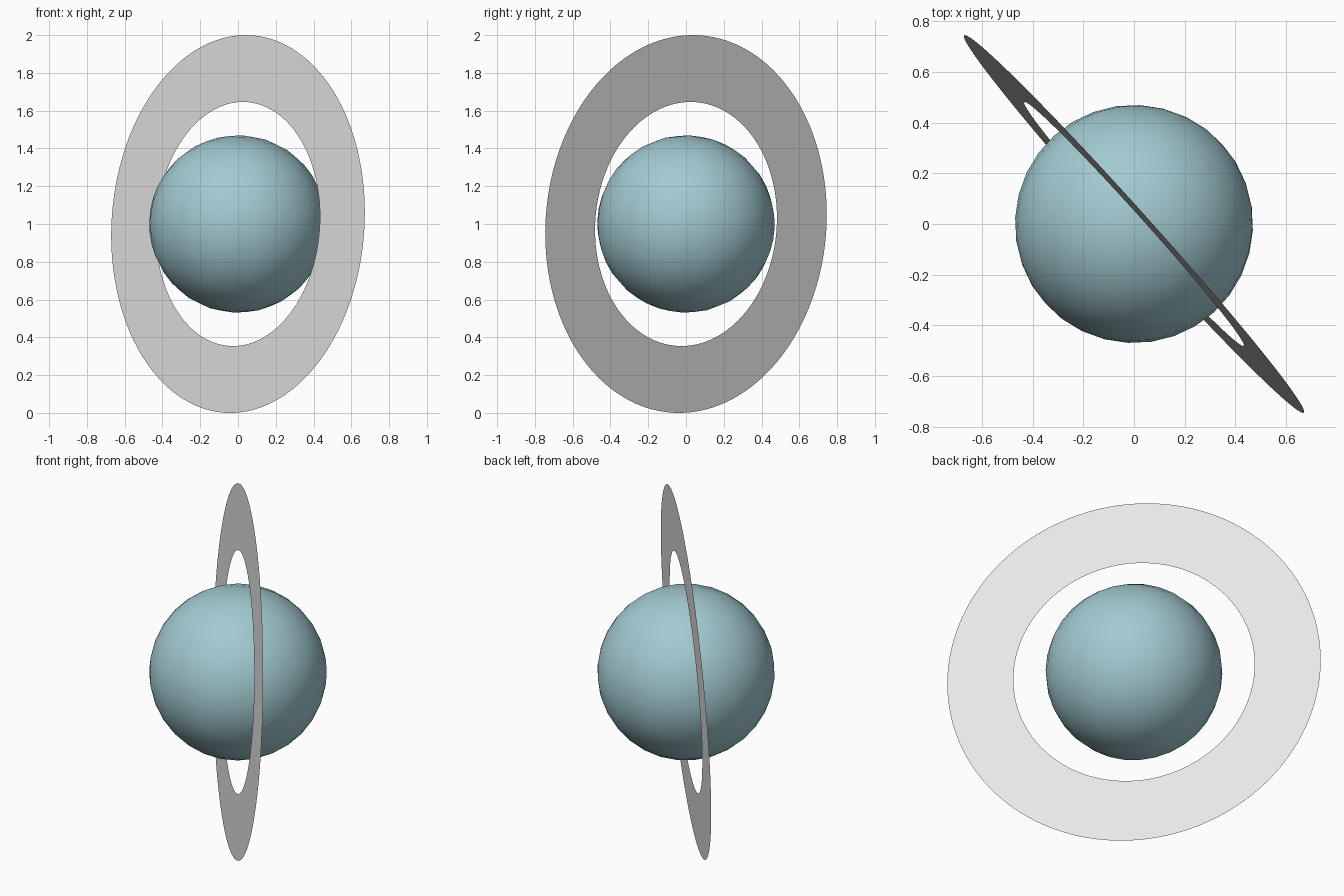
import bpy, bmesh, math
from mathutils import Vector

if "Cube" in bpy.data.objects:
    bpy.data.objects.remove(bpy.data.objects["Cube"])

CENTRE = Vector((0, 0, 1.0))
AXIS = Vector((0.742, 0.668, -0.055)).normalized()   # spin axis, lying on its side
TILT = AXIS.to_track_quat('Z', 'Y')


def material(name, rgb):
    m = bpy.data.materials.new(name)
    m.diffuse_color = (*rgb, 1)
    m.use_nodes = True
    m.node_tree.nodes["Principled BSDF"].inputs["Base Color"].default_value = m.diffuse_color
    return m


def add_object(name, bm, mat):
    mesh = bpy.data.meshes.new(name)
    bm.to_mesh(mesh)
    bm.free()
    mesh.materials.append(mat)
    ob = bpy.data.objects.new(name, mesh)
    ob.location = CENTRE
    ob.rotation_mode = 'QUATERNION'
    ob.rotation_quaternion = TILT
    bpy.context.collection.objects.link(ob)
    return ob


# planet globe, smooth shaded, pole along the tilted axis
bm = bmesh.new()
bmesh.ops.create_uvsphere(bm, u_segments=32, v_segments=16, radius=0.47)
for f in bm.faces:
    f.smooth = True
add_object("planet_globe", bm, material("pale teal", (0.36, 0.59, 0.635)))

# flat ring: a single-surface annulus around the equator
bm = bmesh.new()
N = 160
loops = []
for r in (0.647, 1.0015):
    loops.append([bm.verts.new((r * math.cos(2 * math.pi * i / N),
                                r * math.sin(2 * math.pi * i / N), 0)) for i in range(N)])
inner, outer = loops
for i in range(N):
    j = (i + 1) % N
    bm.faces.new((inner[i], outer[i], outer[j], inner[j]))
add_object("planet_ring", bm, material("light grey", (0.8, 0.8, 0.8)))
